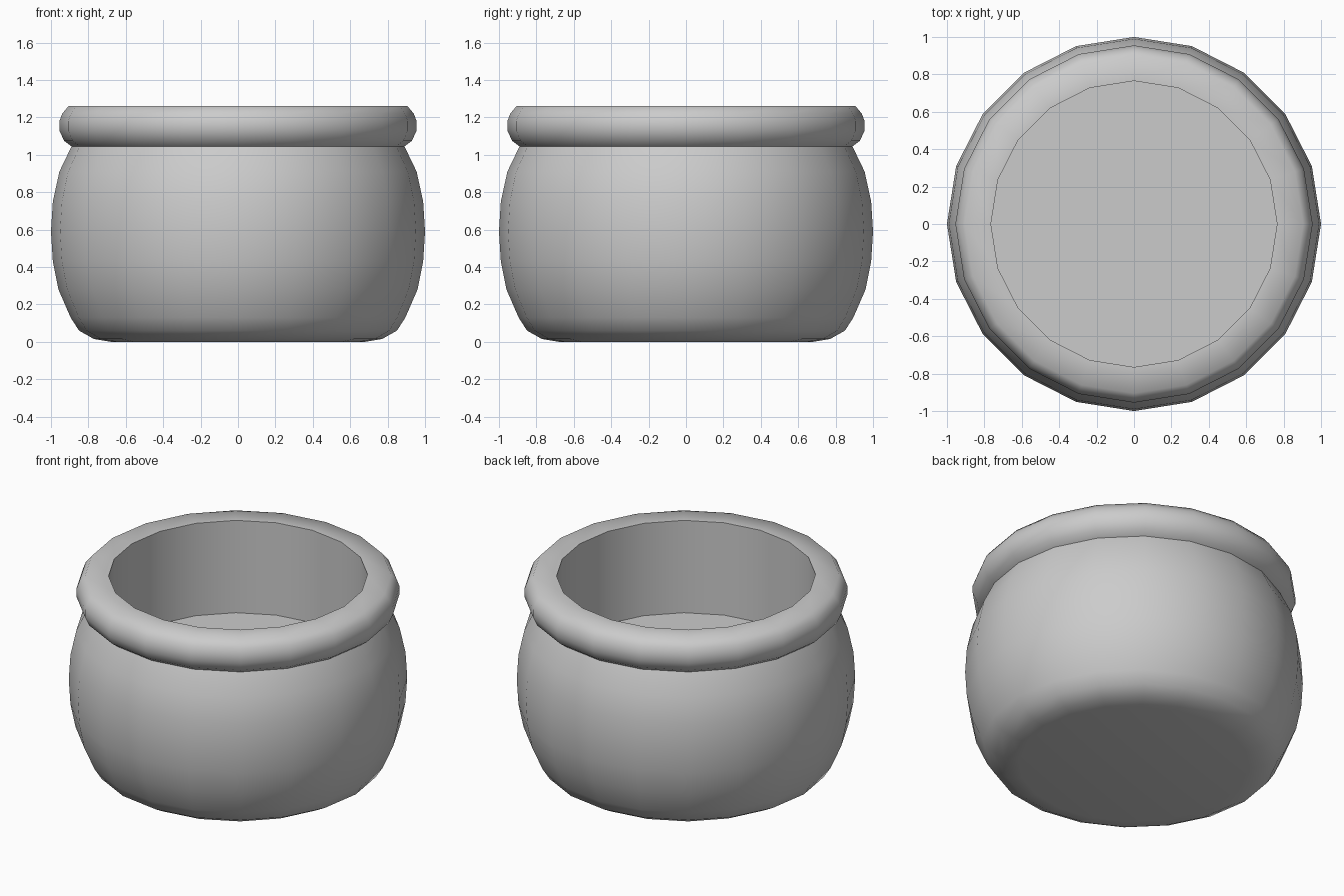
import bpy, bmesh, math

if "Cube" in bpy.data.objects:
    bpy.data.objects.remove(bpy.data.objects["Cube"])

SIDES = 20


def lathe(name, profile, sharp_deg):
    """Spin an (r, z) profile around z; r = 0 ends become flat caps."""
    bm = bmesh.new()
    rings = []
    for r, z in profile:
        rings.append([bm.verts.new((r * math.cos(2 * math.pi * i / SIDES),
                                    r * math.sin(2 * math.pi * i / SIDES), z))
                      for i in range(SIDES)])
    for a, b in zip(rings, rings[1:]):
        for i in range(SIDES):
            j = (i + 1) % SIDES
            bm.faces.new((a[i], a[j], b[j], b[i]))
    bm.faces.new(rings[0][::-1])
    bm.faces.new(rings[-1])
    me = bpy.data.meshes.new(name)
    bm.to_mesh(me)
    bm.free()
    ob = bpy.data.objects.new(name, me)
    bpy.context.collection.objects.link(ob)
    bpy.ops.object.select_all(action='DESELECT')
    ob.select_set(True)
    bpy.context.view_layer.objects.active = ob
    bpy.ops.object.shade_smooth_by_angle(angle=math.radians(sharp_deg))
    return ob


# rounded belly, rolled rim, straight inner wall and raised inner floor
belly = [(0.68, 0.0), (0.77, 0.015), (0.85, 0.06), (0.895, 0.13),
         (0.96, 0.28), (0.99, 0.43), (1.0, 0.59), (0.99, 0.75),
         (0.955, 0.91), (0.89, 1.045)]
rim = [(0.93, 1.075), (0.955, 1.13), (0.955, 1.18), (0.94, 1.22), (0.905, 1.262)]
inside = [(0.765, 1.262), (0.765, 0.66)]
lathe("pot", belly + rim + inside, 58)
